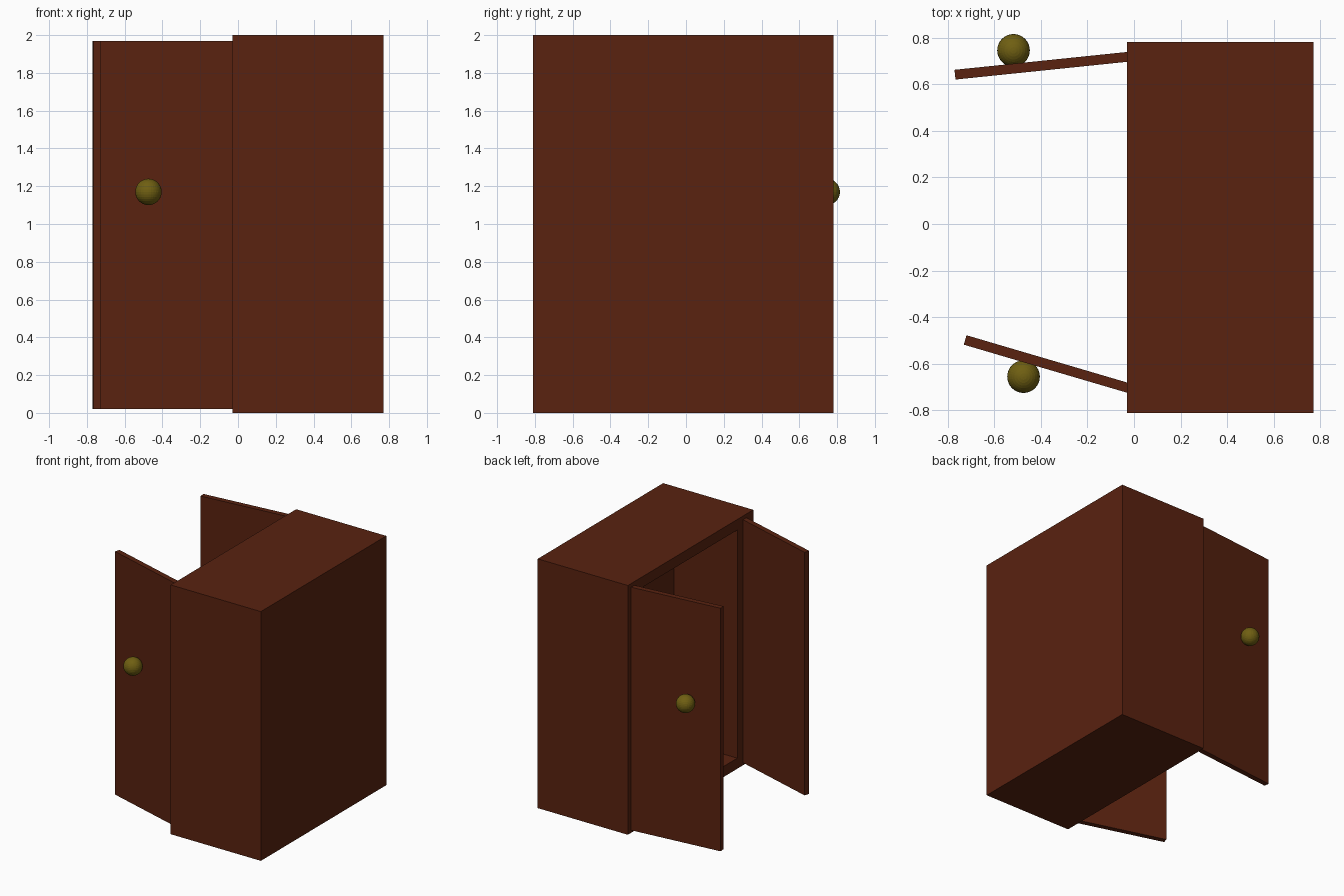
import bpy, bmesh, math
from mathutils import Vector, Matrix

if "Cube" in bpy.data.objects:
    bpy.data.objects.remove(bpy.data.objects["Cube"], do_unlink=True)


def material(name, colour):
    m = bpy.data.materials.new(name)
    m.use_nodes = True
    m.diffuse_color = colour
    m.node_tree.nodes["Principled BSDF"].inputs["Base Color"].default_value = colour
    return m


wood = material("dark brown wood", (0.10, 0.016, 0.005, 1))
brass = material("old brass", (0.16, 0.115, 0.006, 1))


def add_object(name, bm, mat):
    bmesh.ops.recalc_face_normals(bm, faces=bm.faces)
    mesh = bpy.data.meshes.new(name)
    bm.to_mesh(mesh)
    bm.free()
    mesh.materials.append(mat)
    obj = bpy.data.objects.new(name, mesh)
    bpy.context.collection.objects.link(obj)


def box(low, high):
    low, high = Vector(low), Vector(high)
    bm = bmesh.new()
    bmesh.ops.create_cube(bm, size=1)
    bm.transform(Matrix.Translation((low + high) / 2) @ Matrix.Diagonal((high - low).to_4d()))
    return bm


# Cabinet body, hollowed out from its open side
MID_Y = -0.015
bm = box((-0.03, -0.81, 0), (0.77, 0.78, 2))
opening = min(bm.faces, key=lambda f: f.calc_center_median().x)
bmesh.ops.inset_region(bm, faces=[opening], thickness=0.12)
for v in opening.verts:
    v.co.y = MID_Y + math.copysign(0.592, v.co.y - MID_Y)
recess = bmesh.ops.extrude_discrete_faces(bm, faces=[opening])["faces"][0]
bmesh.ops.translate(bm, verts=recess.verts, vec=(0.56, 0, 0))
add_object("cabinet_body", bm, wood)


# Doors swung open, each with a round knob on its outer face
def door(side, hinge_y, degrees, length, knob):
    panel = box((-length, -0.021, 0.02), (0.02, 0.021, 1.97))
    turn = Matrix.Rotation(math.radians(degrees), 4, "Z")
    panel.transform(Matrix.Translation((-0.03, hinge_y, 0)) @ turn)
    add_object(side + "_door", panel, wood)
    ball = bmesh.new()
    bmesh.ops.create_uvsphere(ball, u_segments=32, v_segments=16, radius=0.07)
    ball.transform(Matrix.Translation(knob))
    add_object(side + "_knob", ball, brass)


door("front", -0.702, -16.4, 0.724, (-0.474, -0.655, 1.17))
door("back", 0.717, 5.9, 0.742, (-0.517, 0.745, 1.17))
